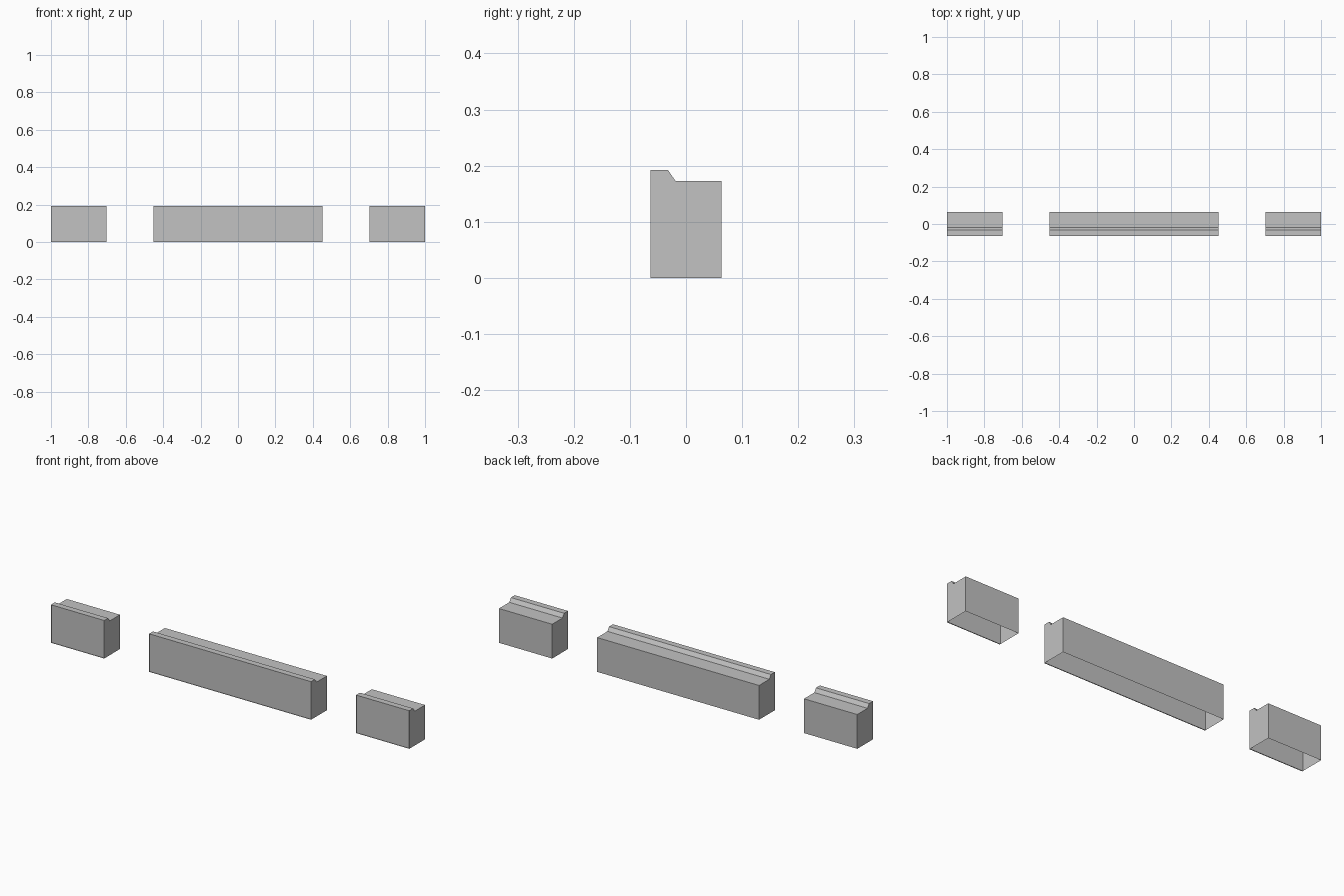
import bpy
import bmesh

if "Cube" in bpy.data.objects:
    bpy.data.objects.remove(bpy.data.objects["Cube"], do_unlink=True)

# One plain grey for all sections
grey = bpy.data.materials.new("light_grey")
grey.use_nodes = True
COLOUR = (0.54, 0.54, 0.54, 1)
grey.diffuse_color = COLOUR
grey.node_tree.nodes["Principled BSDF"].inputs["Base Color"].default_value = COLOUR

# Side profile (y, z) of the body behind the recessed front panel
PANEL_Y, FRONT_Y, TOP = -0.059, -0.063, 0.192
BODY = [(PANEL_Y, 0), (PANEL_Y, TOP), (-0.032, TOP),
        (-0.019, 0.173), (0.063, 0.173), (0.063, 0)]
# Rim around the panel
RIM = [(FRONT_Y, 0), (FRONT_Y, TOP)]


def wall_section(name, x0, x1):
    """Hollow wall with a raised front ledge, open underneath."""
    bm = bmesh.new()
    ends = [[bm.verts.new((x, y, z)) for y, z in BODY + RIM] for x in (x0, x1)]
    a, b = ends
    count = len(BODY)

    def strip(i, j):
        bm.faces.new((a[i], a[j], b[j], b[i]))

    # Front panel, ledge top, slope, flat top and back
    for i in range(count - 1):
        strip(i, i + 1)
    # Rim below and above the panel
    strip(count, 0)
    strip(1, count + 1)
    # Ends with the rim sides
    for e, turn in ((a, -1), (b, 1)):
        bm.faces.new(e[:count][::-turn])
        bm.faces.new([e[count], e[0], e[1], e[count + 1]][::turn])
    # Outward directions from the section's middle, ignoring shared rim edges
    bm.normal_update()
    for f in bm.faces:
        c = f.calc_center_median()
        c.x -= (x0 + x1) / 2
        c.z -= TOP / 2
        if f.normal.dot(c) < 0:
            f.normal_flip()
    mesh = bpy.data.meshes.new(name)
    bm.to_mesh(mesh)
    bm.free()
    mesh.materials.append(grey)
    obj = bpy.data.objects.new(name, mesh)
    bpy.context.collection.objects.link(obj)


wall_section("right_wall", -1, -0.703)
wall_section("middle_wall", -0.452, 0.452)
wall_section("left_wall", 0.703, 1)
